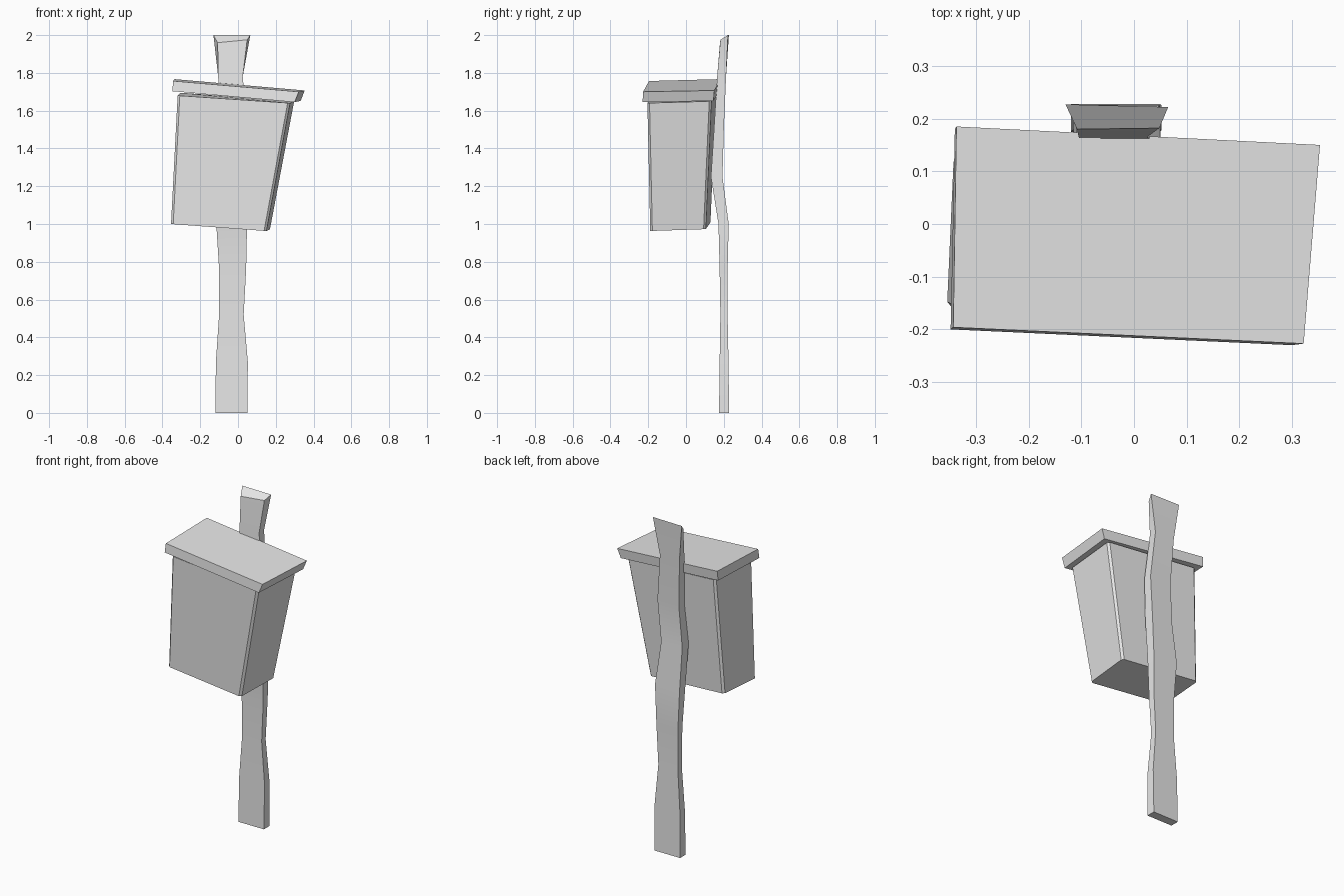
import bpy
import bmesh
from mathutils import Vector

# Remove the default cube only
default_cube = bpy.data.objects.get("Cube")
if default_cube:
    bpy.data.objects.remove(default_cube, do_unlink=True)

# One plain grey for the whole model
grey = bpy.data.materials.new("plain_grey")
grey.use_nodes = True
colour = (0.8, 0.8, 0.8, 1.0)
grey.diffuse_color = colour
grey.node_tree.nodes["Principled BSDF"].inputs["Base Color"].default_value = colour


def loft(name, rings, corner_bevel=0.0):
    """Skin four-cornered rings from bottom to top and cap both ends."""
    bm = bmesh.new()
    loops = [[bm.verts.new(Vector(corner)) for corner in ring] for ring in rings]
    for lower, upper in zip(loops, loops[1:]):
        for i in range(4):
            j = (i + 1) % 4
            bm.faces.new((lower[i], lower[j], upper[j], upper[i]))
    bm.faces.new(list(reversed(loops[0])))
    bm.faces.new(loops[-1])

    # Narrow chamfer along the upright corners
    if corner_bevel:
        uprights = [bm.edges.get((low, high))
                    for lower, upper in zip(loops, loops[1:])
                    for low, high in zip(lower, upper)]
        bmesh.ops.bevel(bm, geom=uprights, offset=corner_bevel,
                        segments=1, affect='EDGES')

    bmesh.ops.recalc_face_normals(bm, faces=bm.faces[:])
    mesh = bpy.data.meshes.new(name)
    bm.to_mesh(mesh)
    bm.free()
    mesh.materials.append(grey)
    part = bpy.data.objects.new(name, mesh)
    bpy.context.scene.collection.objects.link(part)

    # Smooth along the gentle bends, sharp at the corners
    bpy.ops.object.select_all(action='DESELECT')
    part.select_set(True)
    bpy.context.view_layer.objects.active = part
    bpy.ops.object.shade_smooth_by_angle(angle=0.5)
    return part


def post_ring(height, left, right, front, back):
    """Level rectangular section of the post."""
    return [(left, front, height), (right, front, height),
            (right, back, height), (left, back, height)]


# Wobbly plank post: height, then side, front and back limits
post_sections = [
    (0.0, -0.12, 0.05, 0.175, 0.228),
    (0.27, -0.117, 0.052, 0.178, 0.225),
    (0.52, -0.1, 0.03, 0.182, 0.22),
    (0.76, -0.1, 0.043, 0.178, 0.22),
    (1.0, -0.115, 0.048, 0.172, 0.226),
    (1.25, -0.11, 0.03, 0.132, 0.193),
    (1.5, -0.092, 0.05, 0.148, 0.2),
    (1.78, -0.105, 0.025, 0.165, 0.212),
]
post_rings = [post_ring(*section) for section in post_sections]

# Slanted, flared top of the post
post_rings.append([(-0.108, 0.18, 1.96), (0.048, 0.182, 1.975),
                   (0.065, 0.222, 2.0), (-0.13, 0.227, 2.0)])
loft("post", post_rings)

# Crooked box, corners in order: front -x, front +x, back +x, back -x
box_bottom = [(-0.355, -0.16, 1.0), (0.15, -0.19, 0.963),
              (0.17, 0.105, 0.973), (-0.342, 0.13, 1.01)]
box_top = [(-0.32, -0.175, 1.68), (0.275, -0.205, 1.64),
           (0.298, 0.135, 1.65), (-0.305, 0.16, 1.695)]
loft("box", [box_bottom, box_top], corner_bevel=0.012)

# Tilted lid slab overhanging the box
lid_bottom = [(-0.348, -0.2, 1.703), (0.3, -0.23, 1.645),
              (0.332, 0.145, 1.652), (-0.34, 0.18, 1.71)]
lid_top = [(-0.343, -0.196, 1.757), (0.322, -0.227, 1.7),
           (0.353, 0.15, 1.707), (-0.337, 0.185, 1.767)]
loft("lid", [lid_bottom, lid_top])
